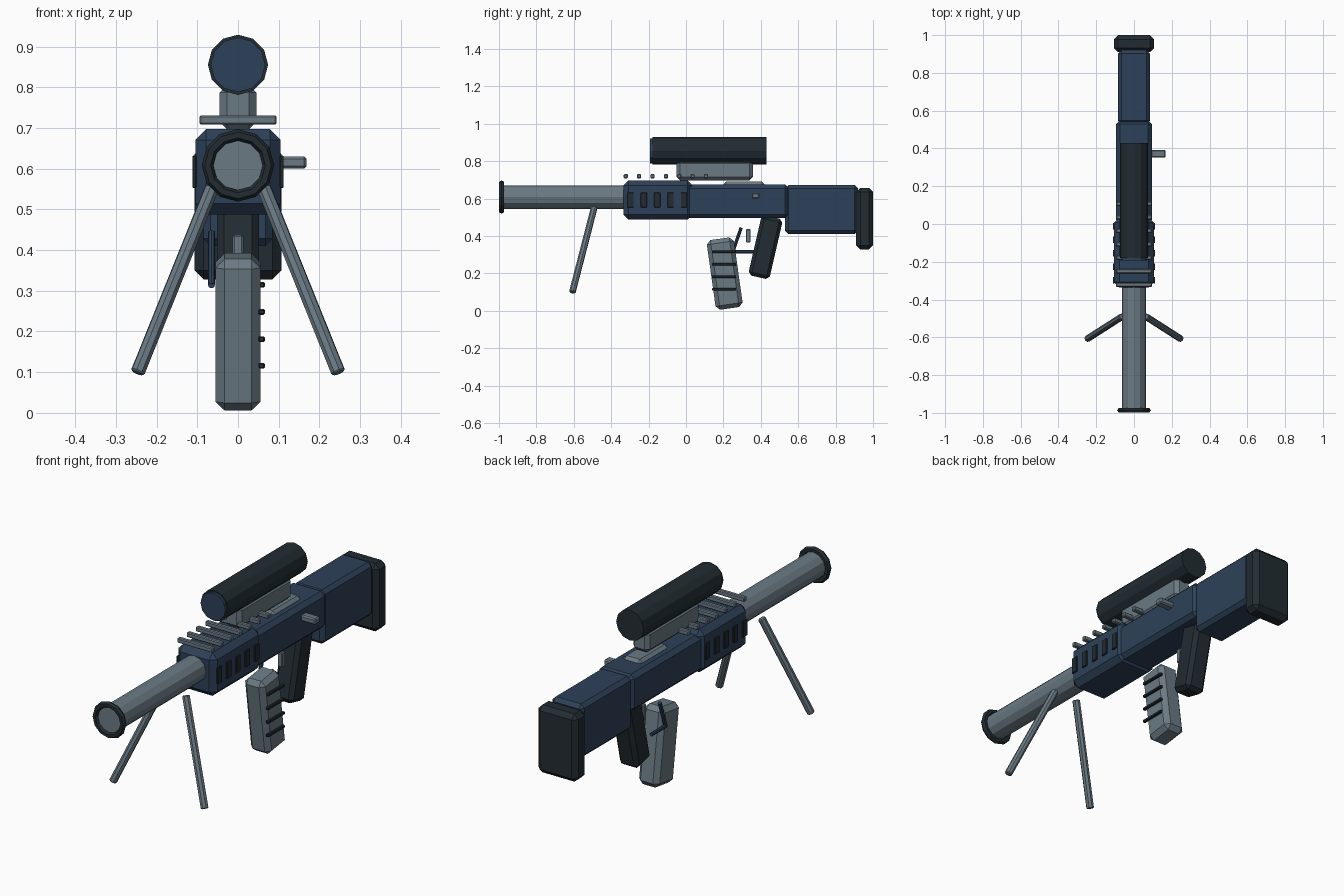
import bpy, bmesh, math
from mathutils import Vector, Matrix

if "Cube" in bpy.data.objects:
    bpy.data.objects.remove(bpy.data.objects["Cube"])


def material(name, rgb):
    m = bpy.data.materials.new(name)
    m.diffuse_color = (*rgb, 1)
    m.use_nodes = True
    m.node_tree.nodes["Principled BSDF"].inputs["Base Color"].default_value = m.diffuse_color
    return m


GRAY = material("steel_gray", (0.147, 0.195, 0.231))
NAVY = material("navy_blue", (0.026, 0.053, 0.100))
DARK = material("charcoal", (0.016, 0.025, 0.032))


def finish(name, bm, mat):
    bmesh.ops.recalc_face_normals(bm, faces=bm.faces)
    me = bpy.data.meshes.new(name)
    bm.to_mesh(me)
    bm.free()
    me.materials.append(mat)
    ob = bpy.data.objects.new(name, me)
    bpy.context.collection.objects.link(ob)
    return ob


def box(name, x, y, z, mat, bevel=0.0, tilt=0.0):
    """Chamfered box from (min, max) ranges, tilted about its centre on X."""
    bm = bmesh.new()
    bmesh.ops.create_cube(bm, size=1)
    bmesh.ops.scale(bm, vec=(x[1] - x[0], y[1] - y[0], z[1] - z[0]), verts=bm.verts)
    if bevel:
        bmesh.ops.bevel(bm, geom=bm.edges[:], offset=bevel, segments=1,
                        affect='EDGES', clamp_overlap=True)
    mid = Vector((sum(x) / 2, sum(y) / 2, sum(z) / 2))
    bm.transform(Matrix.Translation(mid) @ Matrix.Rotation(math.radians(tilt), 4, 'X'))
    return finish(name, bm, mat)


def rod(name, a, b, r, mat, sides=12, bevel=0.0):
    """Cylinder between two points."""
    a, b = Vector(a), Vector(b)
    bm = bmesh.new()
    bmesh.ops.create_cone(bm, cap_ends=True, segments=sides, radius1=r,
                          radius2=r, depth=(b - a).length)
    if bevel:
        rims = [e for e in bm.edges if abs(e.verts[0].co.z - e.verts[1].co.z) < 1e-5]
        bmesh.ops.bevel(bm, geom=rims, offset=bevel, segments=1, affect='EDGES')
    bm.transform(Matrix.Translation((a + b) / 2)
                 @ (b - a).to_track_quat('Z', 'Y').to_matrix().to_4x4())
    return finish(name, bm, mat)


def ring(name, y, z, major, minor, mat, n=12, m=6):
    """Low-poly torus around the Y axis."""
    bm = bmesh.new()
    v = [[bm.verts.new(((major + minor * math.cos(q)) * math.cos(p),
                        y + minor * math.sin(q),
                        z + (major + minor * math.cos(q)) * math.sin(p)))
          for q in (math.tau * j / m for j in range(m))]
         for p in (math.tau * i / n for i in range(n))]
    for i in range(n):
        for j in range(m):
            k, l = (i + 1) % n, (j + 1) % m
            bm.faces.new((v[i][j], v[k][j], v[k][l], v[i][l]))
    return finish(name, bm, mat)


# Main body
box("handguard", (-0.105, 0.105), (-0.335, 0.035), (0.487, 0.697), NAVY, 0.027)
box("receiver", (-0.094, 0.094), (0.0, 0.55), (0.495, 0.675), NAVY, 0.02)
box("stock", (-0.085, 0.085), (0.53, 0.92), (0.41, 0.672), NAVY, 0.018)
box("butt_pad", (-0.107, 0.107), (0.91, 1.0), (0.328, 0.657), DARK, 0.022)

# Barrel and muzzle
rod("barrel", (0, -0.987, 0.608), (0, -0.3, 0.608), 0.063, GRAY)
ring("muzzle_ring", -0.986, 0.608, 0.0745, 0.0145, DARK)

# Handguard vents and top rail
for i in range(5):
    y = -0.297 + i * 0.0715
    for s in (-1, 1):
        box("vent", (s * 0.107 - 0.005, s * 0.107 + 0.005), (y - 0.017, y + 0.017),
            (0.553, 0.632), DARK, 0.002)
for i in range(7):
    y = -0.322 + i * 0.0715
    box("rail_bar", (-0.095, 0.095), (y - 0.011, y + 0.011), (0.708, 0.731), GRAY, 0.004)

# Scope with its mounts
rod("scope_tube", (0, -0.18, 0.855), (0, 0.43, 0.855), 0.074, DARK)
rod("scope_lens", (0, -0.192, 0.855), (0, -0.17, 0.855), 0.067, NAVY)
box("scope_mount", (-0.045, 0.045), (-0.05, 0.357), (0.697, 0.805), GRAY, 0.018)
box("mount_plate", (-0.05, 0.05), (0.2, 0.42), (0.655, 0.69), GRAY, 0.014)

# Bolt handle
box("bolt_handle", (0.08, 0.168), (0.352, 0.392), (0.6, 0.63), GRAY, 0.006)

# Pistol grip, trigger and guard
box("pistol_grip", (-0.052, 0.052), (0.367, 0.483), (0.175, 0.505), DARK, 0.018, -13)
box("trigger", (-0.013, 0.013), (0.32, 0.345), (0.365, 0.437), GRAY, 0.004)
rod("guard_front", (-0.065, 0.25, 0.315), (-0.065, 0.295, 0.445), 0.009, NAVY, 8)
rod("guard_bottom", (-0.065, 0.247, 0.315), (-0.065, 0.36, 0.315), 0.009, NAVY, 8)

# Magazine with ribs on one side
box("magazine", (-0.055, 0.055), (0.134, 0.28), (0.011, 0.387), GRAY, 0.022, 8)
for z in (0.116, 0.181, 0.248, 0.315):
    box("magazine_rib", (0.05, 0.066), (0.14, 0.268), (z - 0.007, z + 0.007), DARK, 0.003)

# Bipod
for s in (-1, 1):
    rod("bipod_leg", (s * 0.063, -0.49, 0.555), (s * 0.247, -0.608, 0.098), 0.018,
        GRAY, 8, 0.004)
